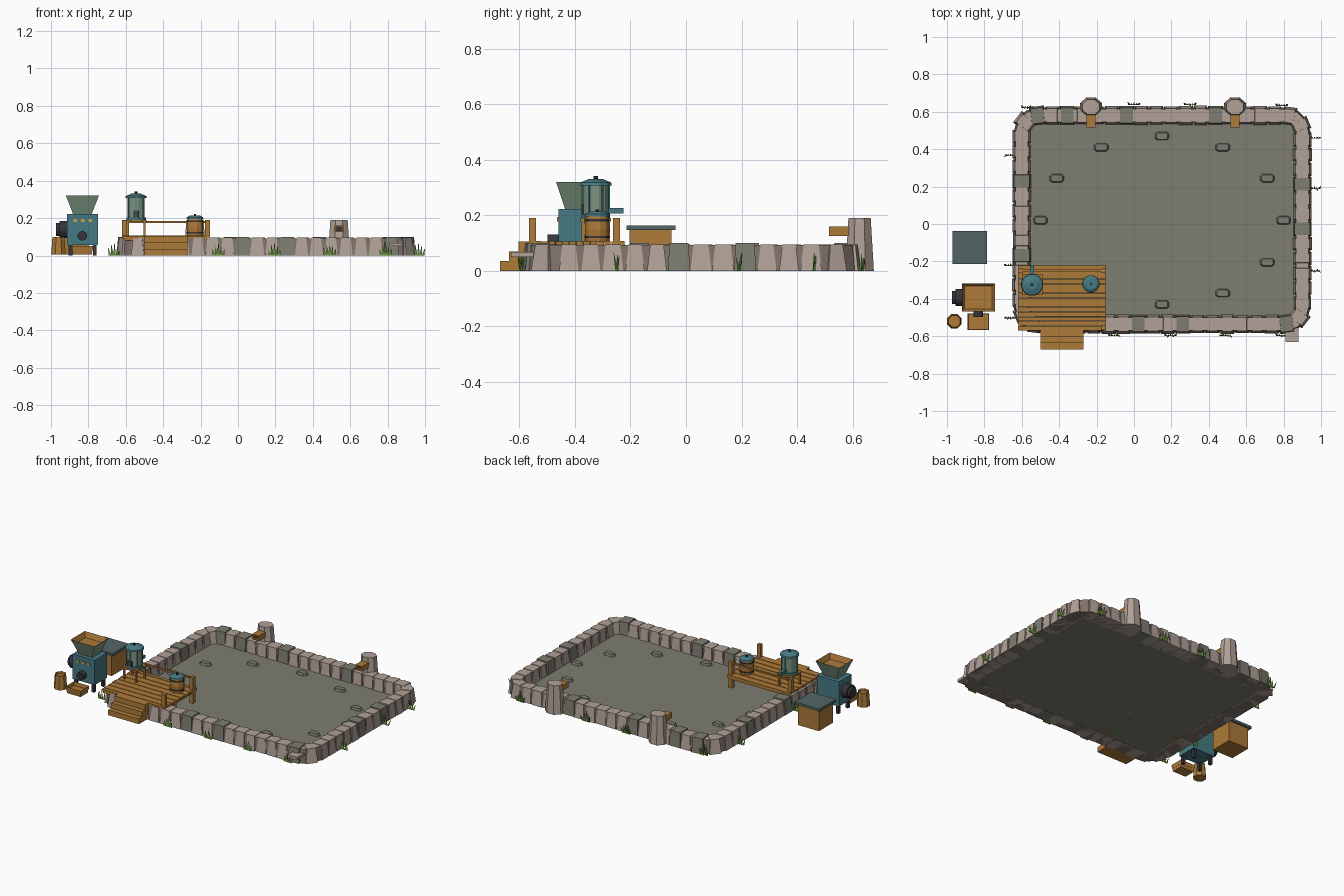
import bpy, bmesh, math, random
from mathutils import Matrix, Vector

if "Cube" in bpy.data.objects:
    bpy.data.objects.remove(bpy.data.objects["Cube"])

random.seed(4)
COL = {  # sRGB values, converted to linear below
    "pale_stone": (176, 161, 151), "shadow_stone": (128, 114, 106), "moss_stone": (126, 125, 113),
    "wood": (174, 122, 56), "teal_paint": (70, 122, 132), "sage_metal": (122, 148, 126),
    "charcoal": (52, 52, 58), "slate_lid": (84, 101, 102), "grass_green": (104, 150, 56),
    "yellow_button": (205, 165, 60)}
KEYS = list(COL)
for k, rgb in COL.items():
    m = bpy.data.materials.new(k)
    lin = [((c / 255 + 0.055) / 1.055) ** 2.4 for c in rgb]
    m.diffuse_color = (*lin, 1)
    m.use_nodes = True
    m.node_tree.nodes["Principled BSDF"].inputs["Base Color"].default_value = m.diffuse_color


class Part:
    """One object gathered from simple solids."""
    def __init__(self, name):
        self.name, self.bm = name, bmesh.new()

    def face(self, vs, col):
        f = self.bm.faces.new(vs)
        f.material_index = KEYS.index(col)
        return f

    def loft(self, lo, hi, col, top=None, M=Matrix()):
        a = [self.bm.verts.new(M @ Vector(p)) for p in lo]
        b = [self.bm.verts.new(M @ Vector(p)) for p in hi]
        n = len(a)
        for i in range(n):
            self.face((a[i], a[(i + 1) % n], b[(i + 1) % n], b[i]), col)
        self.face(a[::-1], col)
        return self.face(b, top or col)

    def taper(self, c, s0, s1, z0, z1, col, top=None, M=Matrix()):
        """Rectangular frustum; s0 and s1 are half sizes."""
        q = ((-1, -1), (1, -1), (1, 1), (-1, 1))
        ring = lambda s, z: [(c[0] + x * s[0], c[1] + y * s[1], z) for x, y in q]
        return self.loft(ring(s0, z0), ring(s1, z1), col, top, M)

    def box(self, x0, x1, y0, y1, z0, z1, col):
        h = ((x1 - x0) / 2, (y1 - y0) / 2)
        return self.taper(((x0 + x1) / 2, (y0 + y1) / 2), h, h, z0, z1, col)

    def cyl(self, c, r0, r1, z0, z1, n, col, top=None, M=Matrix()):
        def ring(r, z):
            return [(c[0] + r * math.cos((i + .5) * math.tau / n),
                     c[1] + r * math.sin((i + .5) * math.tau / n), z) for i in range(n)]
        return self.loft(ring(r0, z0), ring(r1, z1), col, top, M)

    def done(self):
        bmesh.ops.recalc_face_normals(self.bm, faces=self.bm.faces)
        me = bpy.data.meshes.new(self.name)
        self.bm.to_mesh(me)
        self.bm.free()
        for k in KEYS:
            me.materials.append(bpy.data.materials[k])
        bpy.context.collection.objects.link(bpy.data.objects.new(self.name, me))


def outline(o, z, r=0.09, seg=3):
    """Rounded rectangle of the wall centre line, offset outward by o."""
    pts = []
    for cx, cy, a0 in ((.9 - r, .58 - r, 0), (-.6 + r, .58 - r, 90),
                       (-.6 + r, -.535 + r, 180), (.9 - r, -.535 + r, 270)):
        for i in range(seg + 1):
            a = math.radians(a0 + 90 * i / seg)
            pts.append((cx + (r + o) * math.cos(a), cy + (r + o) * math.sin(a), z))
    return pts


# Basin floor
p = Part("basin_floor")
p.loft(outline(-.01, .004), outline(-.01, .016), "moss_stone")
p.done()

# Wall core: ring with a pale top and darker sides
p = Part("wall_core")
rings = [[p.bm.verts.new(v) for v in outline(o, z)]
         for o, z in ((-.038, 0), (.044, 0), (.034, .092), (-.034, .092))]
for k in range(4):
    A, B = rings[k], rings[(k + 1) % 4]
    for i in range(len(A)):
        j = (i + 1) % len(A)
        p.face((A[i], A[j], B[j], B[i]), "pale_stone" if k == 2 else "shadow_stone")
p.done()

# Wall stones spaced along the centre line
DARK = [(-.34, .58), (-.07, .58), (.47, .58), (-.6, .25), (-.6, -.2), (.9, .24), (.9, -.03),
        (0, -.535), (.27, -.535), (.82, -.535), (-.52, .58)]
path = [Vector(v) for v in outline(0, 0, seg=6)]
path.append(path[0])
total = sum((b - a).length for a, b in zip(path, path[1:]))
COUNT = 64
p = Part("wall_stones")
for k in range(COUNT):
    d = total * (k + .5) / COUNT
    for a, b in zip(path, path[1:]):
        if d <= (b - a).length:
            break
        d -= (b - a).length
    t = (b - a).normalized()
    pos = a + t * d
    M = Matrix.Translation(pos) @ Matrix.Rotation(math.atan2(t.y, t.x), 4, 'Z')
    dark = any((pos - Vector((*q, 0))).length < .041 for q in DARK)
    w, e = random.uniform(.034, .039), random.uniform(0, .006)
    if dark:
        p.taper((0, 0), (.04, .05), (.034, .041), 0, .1, "moss_stone", M=M)
    else:
        p.taper((0, 0), (w, .047 + e), (w - .011, .036 + e / 2), 0, .095, "pale_stone", M=M)
p.done()

# Flat stones set in an ellipse on the floor
p = Part("floor_stones")
for k in range(12):
    if k in (7, 8):
        continue
    a = math.radians(30 * k)
    M = Matrix.Translation((.15 + .65 * math.cos(a), .02 + .45 * math.sin(a), 0))
    ring = lambda s, z: [(x * s, y * s, z) for x, y in (
        (-.028, -.023), (.028, -.023), (.04, -.012), (.04, .012),
        (.028, .023), (-.028, .023), (-.04, .012), (-.04, -.012))]
    p.loft(ring(1, .012), ring(.75, .032), "moss_stone", M=M)
p.done()

# Pillars with wooden water spouts
for x, side in ((-.23, "left"), (.54, "right")):
    p = Part(side + "_pillar")
    p.cyl((0, 0), .064, .05, 0, .19, 8, "pale_stone",
          M=Matrix.Translation((x, .625, 0)) @ Matrix.Diagonal((1, .87, 1, 1)))
    p.done()
    p = Part(side + "_spout")
    p.box(x - .025, x + .025, .515, .6, .125, .135, "wood")
    for s in (-1, 1):
        p.box(x + s * .02 - .005, x + s * .02 + .005, .515, .6, .135, .16, "wood")
    p.box(x - .025, x + .025, .515, .6, .152, .16, "wood")
    p.box(x - .015, x + .015, .53, .6, .135, .152, "charcoal")
    p.done()

# Overflow slab at the front right corner
p = Part("overflow_slab")
p.box(.81, .88, -.63, -.535, .05, .068, "pale_stone")
p.done()

# Deck: planks, beams, legs
p = Part("deck")
n = 14
for i in range(n):
    y0 = -.57 + .35 * i / n
    p.box(-.62, -.15, y0 + .001, y0 + .35 / n - .001, .09, .105 + .0015 * (i % 2), "wood")
for y in (-.565, -.24):
    p.box(-.61, -.16, y, y + .015, .08, .091, "wood")
for x in (-.61, -.18):
    p.box(x, x + .02, -.56, -.23, .08, .092, "wood")
for x, y in ((-.165, -.25), (-.165, -.45), (-.53, -.25)):
    p.box(x - .013, x + .013, y - .013, y + .013, 0, .09, "wood")
p.done()

# Posts and rear rail
p = Part("deck_railing")
for x, y in ((-.607, -.25), (-.163, -.25), (-.163, -.553)):
    p.box(x - .013, x + .013, y - .013, y + .013, .1, .19, "wood")
p.box(-.61, -.16, -.256, -.244, .174, .184, "wood")
p.done()

# Stairs
p = Part("stairs")
for i in range(3):
    p.box(-.5, -.27, -.67 + .033 * i, -.565, .035 * i, .035 * (i + 1), "wood")
p.done()

# Stand under the dispenser
p = Part("dispenser_stand")
p.box(-.6, -.49, -.38, -.27, .178, .19, "wood")
for sx in (-.59, -.5):
    for sy in (-.37, -.28):
        p.box(sx - .006, sx + .006, sy - .006, sy + .006, .105, .18, "wood")
p.done()

# Dispenser with cap, ribs and pipe
c = (-.545, -.325)
p = Part("dispenser")
p.cyl(c, .054, .054, .19, .204, 12, "teal_paint")
p.cyl(c, .047, .047, .204, .31, 12, "sage_metal")
for k in range(6):
    a = math.radians(60 * k + 30)
    M = Matrix.Translation((*c, 0)) @ Matrix.Rotation(a, 4, 'Z')
    p.taper((.048, 0), (.003, .003), (.003, .003), .204, .31, "teal_paint", M=M)
p.cyl(c, .06, .057, .308, .318, 12, "teal_paint")
p.cyl(c, .057, .025, .318, .331, 12, "teal_paint")
p.cyl(c, .008, .008, .331, .341, 8, "charcoal")
p.box(-.56, -.53, -.376, -.368, .2, .24, "charcoal")
p.box(-.556, -.534, -.29, -.225, .206, .226, "teal_paint")
p.done()

# Barrel with hoops and lid
c = (-.23, -.32)
p = Part("barrel")
p.cyl(c, .042, .046, .105, .15, 12, "wood")
p.cyl(c, .046, .042, .15, .195, 12, "wood")
for z in (.118, .178):
    p.cyl(c, .047, .047, z, z + .008, 12, "charcoal")
p.cyl(c, .047, .045, .195, .204, 12, "teal_paint")
p.cyl(c, .045, .03, .204, .213, 12, "teal_paint")
p.cyl(c, .007, .007, .213, .221, 8, "charcoal")
p.done()

# Feed mill: body, legs, buttons
p = Part("mill_body")
p.box(-.913, -.748, -.46, -.325, .055, .222, "teal_paint")
for x in (-.895, -.766):
    for y in (-.443, -.342):
        p.box(x - .01, x + .01, y - .01, y + .01, 0, .056, "charcoal")
for x in (-.87, -.83, -.79):
    p.box(x - .009, x + .009, -.465, -.459, .178, .194, "yellow_button")
p.done()

# Hopper with a wood-toned open funnel
p = Part("mill_hopper")
top = p.taper((-.832, -.393), (.05, .042), (.088, .075), .222, .32, "sage_metal", "wood")
bmesh.ops.inset_region(p.bm, faces=[top], thickness=.008, depth=0)
bmesh.ops.inset_region(p.bm, faces=[top], thickness=.02, depth=-.035)
p.done()

# Motor on the left and outlet on the front
p = Part("mill_motor")
M = Matrix.Translation((-.91, -.393, .14)) @ Matrix.Rotation(-math.pi / 2, 4, 'Y')
p.cyl((0, 0), .047, .047, 0, .045, 12, "charcoal", M=M)
p.cyl((0, 0), .036, .036, .045, .062, 12, "charcoal", M=M)
p.done()
p = Part("mill_outlet")
M = Matrix.Translation((-.832, -.458, .105)) @ Matrix.Rotation(math.pi / 2, 4, 'X')
p.cyl((0, 0), .026, .026, 0, .04, 12, "charcoal", M=M)
p.done()

# Open tray below the outlet
p = Part("feed_tray")
top = p.taper((-.832, -.523), (.05, .038), (.057, .045), .005, .05, "wood")
bmesh.ops.inset_region(p.bm, faces=[top], thickness=.008, depth=0)
bmesh.ops.inset_region(p.bm, faces=[top], thickness=.004, depth=-.025)
p.done()

# Tapered tub beside the mill
p = Part("wood_tub")
top = p.cyl((-.96, -.52), .042, .035, .005, .1, 8, "wood")
bmesh.ops.inset_region(p.bm, faces=[top], thickness=.006, depth=0)
bmesh.ops.inset_region(p.bm, faces=[top], thickness=.002, depth=-.015)
p.done()

# Storage bin with lid
p = Part("storage_bin")
p.box(-.955, -.8, -.203, -.052, .005, .146, "wood")
p.box(-.97, -.785, -.215, -.038, .146, .163, "slate_lid")
p.done()

# Grass tufts around the wall
p = Part("grass_tufts")
for x, y in ((-.66, .37), (-.57, .625), (0, .64), (.3, .64), (.79, .635), (.965, .46), (.965, .19),
             (.965, -.25), (.79, -.595), (.49, -.595), (.195, -.595), (-.105, -.595),
             (-.66, -.22), (-.66, -.5)):
    for k in range(5):
        dx, h = (k - 2) * .012, (.04, .055, .066, .05, .036)[k]
        lo = [(x + dx - .007, y - .004, 0), (x + dx + .007, y - .004, 0), (x + dx, y + .006, 0)]
        tip = (x + dx * 1.4, y + random.uniform(-.012, .012))
        hi = [(tip[0] - .001, tip[1], h), (tip[0] + .001, tip[1], h), (tip[0], tip[1] + .001, h)]
        p.loft(lo, hi, "grass_green")
p.done()
